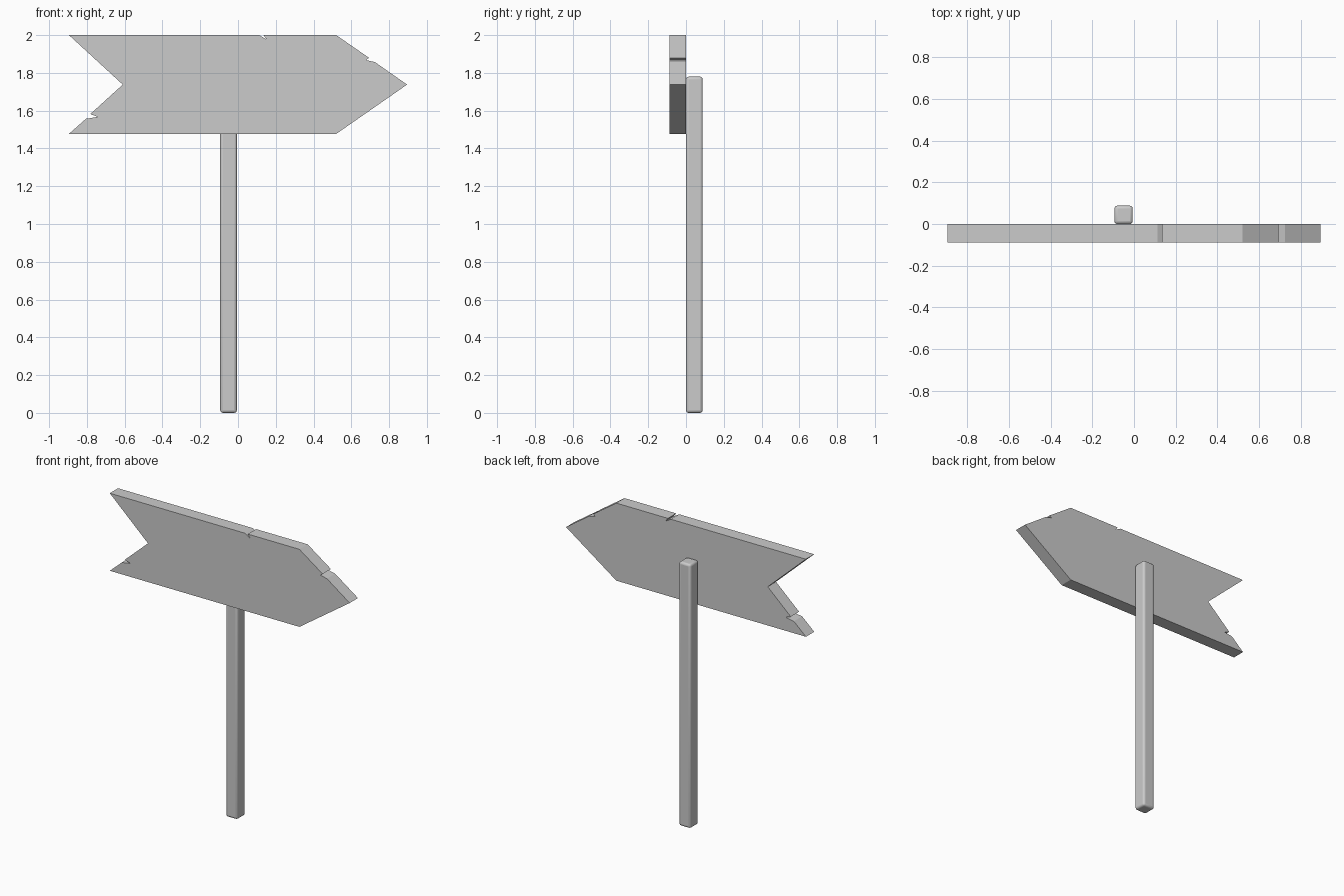
import bpy, bmesh

if "Cube" in bpy.data.objects:
    bpy.data.objects.remove(bpy.data.objects["Cube"])

# Arrow board: outline in (x, z), extruded backwards, with three splintered nicks
outline = [
    (-0.895, 2.0), (0.112, 2.0), (0.152, 1.977), (0.135, 2.0), (0.52, 2.0),
    (0.693, 1.880), (0.677, 1.868), (0.725, 1.857), (0.895, 1.738),
    (0.52, 1.477), (-0.895, 1.477),
    (-0.805, 1.557), (-0.742, 1.567), (-0.782, 1.582), (-0.61, 1.738),
]
THICK = 0.088

bm = bmesh.new()
face = bm.faces.new([bm.verts.new((x, -THICK, z)) for x, z in outline])
res = bmesh.ops.extrude_face_region(bm, geom=[face], use_keep_orig=True)
verts = [g for g in res["geom"] if isinstance(g, bmesh.types.BMVert)]
bmesh.ops.translate(bm, verts=verts, vec=(0, THICK, 0))
bmesh.ops.recalc_face_normals(bm, faces=bm.faces)
mesh = bpy.data.meshes.new("arrow_board")
bm.to_mesh(mesh)
bm.free()
board = bpy.data.objects.new("arrow_board", mesh)
bpy.context.collection.objects.link(board)

# Post: square timber with softened edges, standing behind the board
x0, x1, top = -0.094, -0.006, 1.78
bpy.ops.mesh.primitive_cube_add(size=1, location=((x0 + x1) / 2, THICK / 2, top / 2))
post = bpy.context.object
post.name = "post"
post.scale = (x1 - x0, THICK, top)
bpy.ops.object.transform_apply(location=False, rotation=False, scale=True)
bevel = post.modifiers.new("soft_edges", 'BEVEL')
bevel.width = 0.014
bevel.segments = 3
bpy.ops.object.shade_smooth_by_angle()
